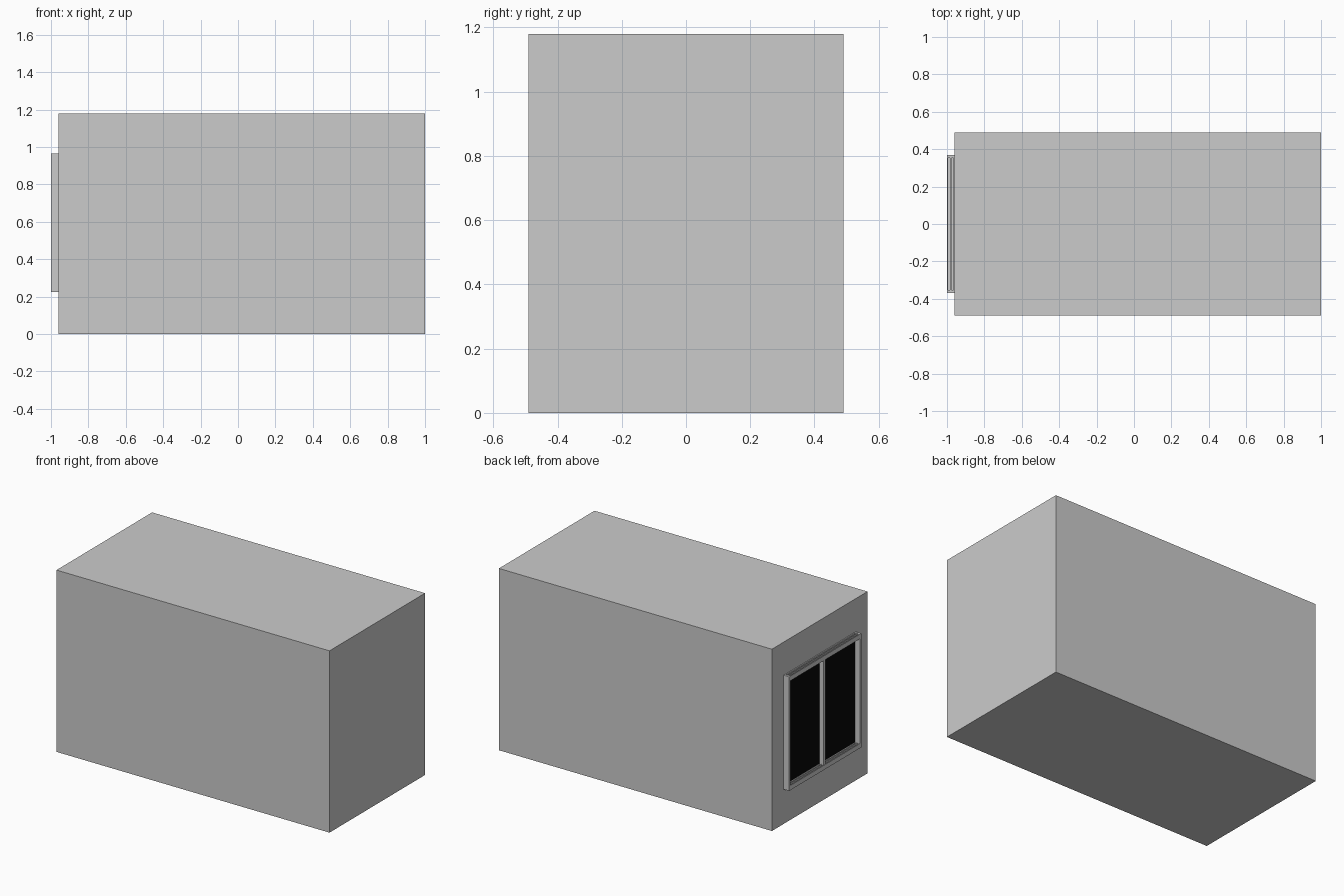
import bpy

if "Cube" in bpy.data.objects:
    bpy.data.objects.remove(bpy.data.objects["Cube"])

X_WALL, X_OUT = -0.96, -1.0        # window wall and outer frame plane
HALF, Z0, Z1 = 0.37, 0.225, 0.965  # window half width, bottom, top


def box(name, x, y, z, mat=None):
    """Box from (min, max) ranges on each axis."""
    bpy.ops.mesh.primitive_cube_add(
        size=1, location=[(a + b) / 2 for a, b in (x, y, z)])
    ob = bpy.context.object
    ob.name = name
    ob.scale = [b - a for a, b in (x, y, z)]
    bpy.ops.object.transform_apply(location=False, rotation=False, scale=True)
    if mat:
        ob.data.materials.append(mat)
    return ob


def rail(name, zlo, zhi):
    """Track profile with two grooves above and below, extruded along y."""
    d, rib = 0.01, 0.006
    a, b = zlo + d, zhi - d
    ribs = [(X_OUT, X_OUT + rib), (-0.983, -0.977), (X_WALL - rib, X_WALL)]
    top, bottom = [], []
    for i, (l, r) in enumerate(ribs):
        for pts, inner, outer in ((top, b, zhi), (bottom, a, zlo)):
            if i > 0:
                pts.append((l, inner))
            pts += [(l, outer), (r, outer)]
            if i < 2:
                pts.append((r, inner))
    prof = bottom + top[::-1]
    n, w = len(prof), HALF - 0.016
    verts = [(x, y, z) for y in (-w, w) for x, z in prof]
    faces = [(i, (i + 1) % n, n + (i + 1) % n, n + i)[::-1] for i in range(n)]
    faces += [tuple(range(n)), tuple(range(n, 2 * n))[::-1]]
    me = bpy.data.meshes.new(name)
    me.from_pydata(verts, [], faces)
    ob = bpy.data.objects.new(name, me)
    bpy.context.collection.objects.link(ob)


glass = bpy.data.materials.new("dark_glass")
glass.diffuse_color = (0.002, 0.002, 0.002, 1)
glass.use_nodes = True
glass.node_tree.nodes["Principled BSDF"].inputs["Base Color"].default_value = glass.diffuse_color

# Main block
box("room_block", (X_WALL, 1.0), (-0.49, 0.49), (0, 1.18))

# Window rails
rail("window_header", Z1 - 0.03, Z1)
rail("window_sill", Z0, Z0 + 0.03)

# Side jambs, centre mullion and panes
for s, side in ((-1, "right"), (1, "left")):
    box("jamb_" + side, (X_OUT, X_WALL),
        sorted((s * (HALF - 0.016), s * HALF)), (Z0, Z1))
    box("pane_" + side, (X_WALL - 0.005, X_WALL),
        sorted((s * 0.01, s * (HALF - 0.016))), (Z0 + 0.02, Z1 - 0.02), glass)
box("mullion", (X_OUT + 0.004, X_WALL), (-0.01, 0.01), (Z0 + 0.02, Z1 - 0.02))
